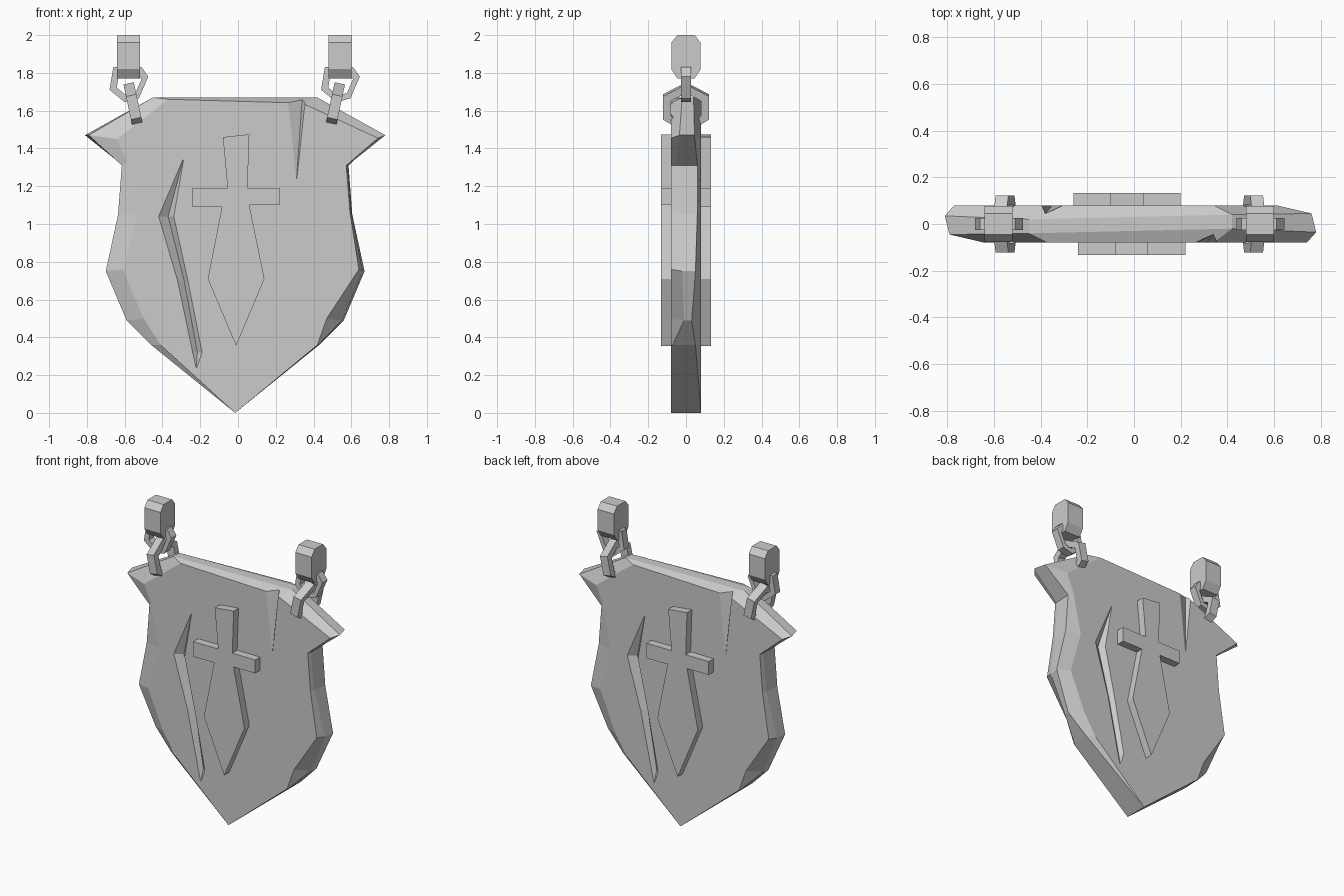
import bpy, bmesh
from mathutils import Matrix, Vector

if "Cube" in bpy.data.objects:
    bpy.data.objects.remove(bpy.data.objects["Cube"])

CX = -0.02  # axis of the half-turn symmetry


def make(name, verts, faces):
    bm = bmesh.new()
    vs = [bm.verts.new(v) for v in verts]
    for f in faces:
        bm.faces.new([vs[i] for i in f])
    bmesh.ops.remove_doubles(bm, verts=bm.verts, dist=0.0005)
    bmesh.ops.recalc_face_normals(bm, faces=bm.faces)
    me = bpy.data.meshes.new(name)
    bm.to_mesh(me)
    bm.free()
    ob = bpy.data.objects.new(name, me)
    bpy.context.collection.objects.link(ob)
    return ob


def stack(name, loops, cap=True):
    """Join equal-length point loops; cap the ends, or close into a ring."""
    n, m = len(loops[0]), len(loops)
    faces = [(a * n + i, a * n + (i + 1) % n, (a + 1) % m * n + (i + 1) % n, (a + 1) % m * n + i)
             for a in range(m - 1 if cap else m) for i in range(n)]
    if cap:
        faces += [tuple(range(n)), tuple(range((m - 1) * n, m * n))]
    return make(name, [p for l in loops for p in l], faces)


def turn(loop, c=CX):
    """Half turn about the vertical axis, keeping loop order aligned."""
    return [(2 * c - x, -y, z) for x, y, z in [loop[0]] + loop[:0:-1]]


def link(name, pts, inner, half, mat):
    """Flat-sided chain link from an outline in local xz."""
    cx = sum(p[0] for p in pts) / len(pts)
    cz = sum(p[1] for p in pts) / len(pts)
    loops = [[mat @ Vector((cx + (x - cx) * s, y, cz + (z - cz) * s)) for x, z in pts]
             for s, y in ((1, -half), (1, half), (inner, half), (inner, -half))]
    return stack(name, loops, cap=False)


# Shield: flat front outline, irregular rim, and the same turned for the back
front = [(-.015, 0), (.42, .36), (.47, .50), (.64, .76), (.593, 1.06), (.573, 1.31), (.74, 1.455),
         (.34, 1.64), (-.37, 1.66), (-.64, 1.45), (-.59, 1.33), (-.53, 1.05), (-.61, .76),
         (-.50, .50), (-.41, .36)]
rim = [(-.015, -.08, 0), (.425, -.07, .36), (.55, -.01, .49), (.66, -.02, .75), (.60, -.05, 1.06),
       (.58, -.055, 1.31), (.78, -.035, 1.47), (.42, -.02, 1.67), (-.45, -.04, 1.67),
       (-.79, -.045, 1.47), (-.615, -.06, 1.31), (-.635, -.06, 1.05), (-.70, -.05, .75),
       (-.59, -.03, .49), (-.46, -.05, .36)]
front = [(x, -.08, z) for x, z in front]
shield = stack("shield", [front, rim, turn(rim, -.015), turn(front, -.015)])


# Battle-worn gouges: V-section cutters (left x, deepest x, right x, z, depth)
gouges = {
    "long_gouge": [(-.292, -.29, -.288, 1.34, .0), (-.42, -.37, -.34, 1.04, .035),
                   (-.32, -.285, -.265, .70, .03), (-.24, -.215, -.19, .32, .02),
                   (-.222, -.22, -.218, .24, .0)],
    "short_gouge": [(.25, .345, .37, 1.72, .04), (.27, .335, .35, 1.6, .03),
                    (.308, .31, .312, 1.24, .0)],
}
for name, rows in gouges.items():
    for side in (0, 1):
        loops = [[(a, -.10, z), (a, -.08, z), (b, -.0795 + d, z), (c, -.08, z), (c, -.10, z)]
                 for a, b, c, z, d in rows]
        if side:
            loops = [[(2 * CX - x, -y, z) for x, y, z in l] for l in loops]
        cut = stack(name + "_cutter", loops)
        cut.hide_render = True
        cut.hide_viewport = True
        mod = shield.modifiers.new(name, 'BOOLEAN')
        mod.operation = 'DIFFERENCE'
        mod.solver = 'EXACT'
        mod.object = cut

# Raised dagger-shaped cross on both faces
cross = [(-.08, 1.46), (-.055, 1.19), (-.24, 1.19), (-.24, 1.09), (-.085, 1.09), (-.16, .71),
         (-.01, .355), (.14, .71), (.06, 1.10), (.22, 1.10), (.22, 1.19), (.05, 1.19), (.06, 1.475)]
outer = [(x, -.132, z) for x, z in cross]
inner = [(x, -.07, z) for x, z in cross]
stack("front_cross", [outer, inner])
stack("back_cross", [turn(outer), turn(inner)])

# Hanging chains, one per shoulder
block = [(.045, 2), (.078, 1.96), (.078, 1.82), (.045, 1.77),
         (-.045, 1.77), (-.078, 1.82), (-.078, 1.96), (-.045, 2)]
middle = [(-.08, .11), (-.10, -.01), (-.02, -.075), (.055, -.055), (.105, .06), (.07, .11)]
lower = [(0, .115), (.122, .05), (.122, -.075), (.065, -.11), (-.065, -.11), (-.122, -.075), (-.122, .05)]
for side, s in (("left", -1), ("right", 1)):
    x = CX + s * .56
    stack(side + "_hanger", [[(x + d, y, z) for y, z in block] for d in (-.06, .06)])
    link(side + "_middle_link", middle, .64, .026, Matrix.Translation((x, 0, 1.72)))
    tilt = Matrix.Rotation(s * .21, 4, 'Y') @ Matrix.Rotation(1.5708, 4, 'Z')
    link(side + "_lower_link", lower, .66, .028, Matrix.Translation((x - s * .025, 0, 1.632)) @ tilt)
